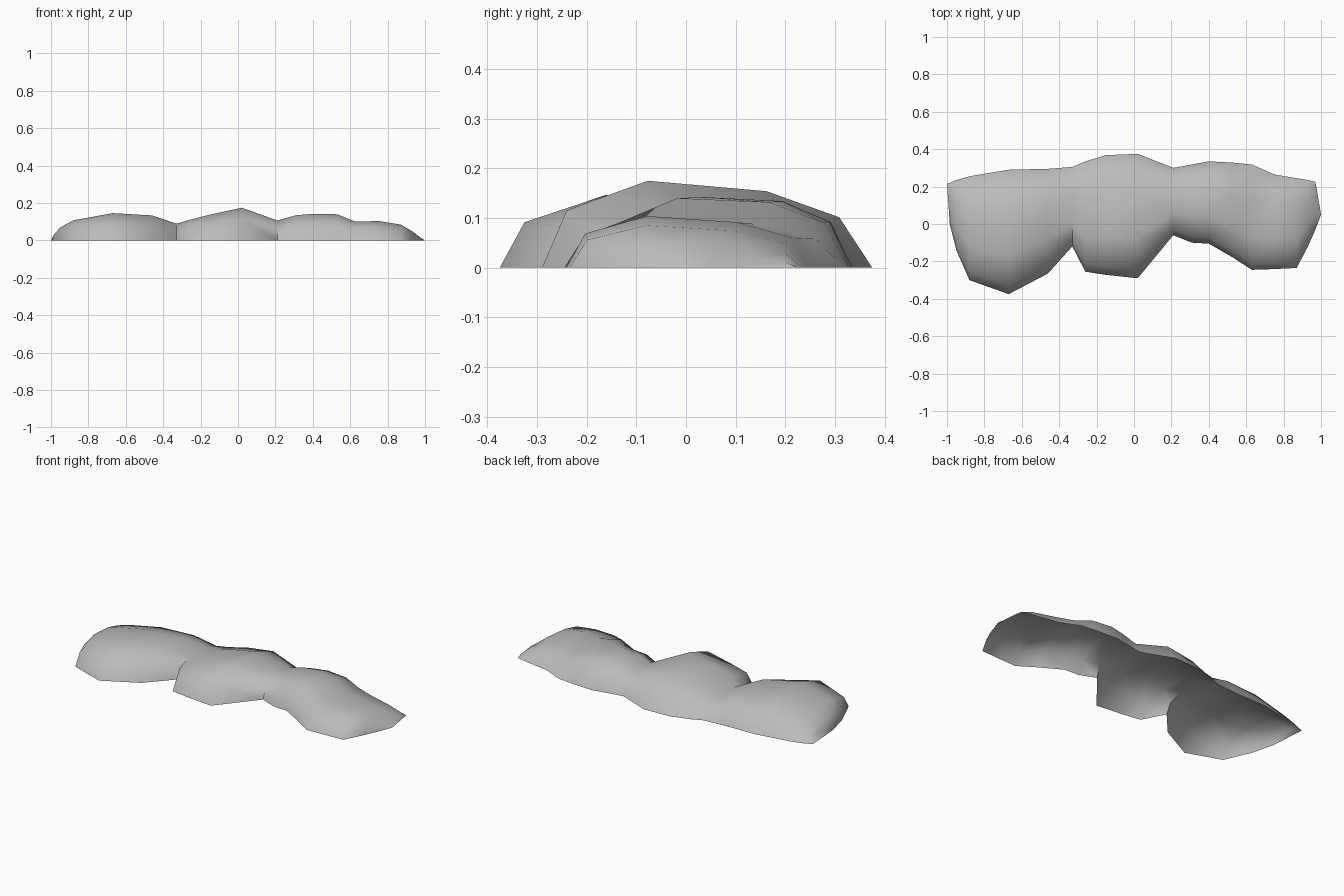
import bpy, bmesh, math

cube = bpy.data.objects.get("Cube")
if cube:
    bpy.data.objects.remove(cube, do_unlink=True)

# Plain stone colour
stone = bpy.data.materials.new("grey_stone")
stone.use_nodes = True
colour = (0.5, 0.5, 0.5, 1)
stone.diffuse_color = colour
stone.node_tree.nodes["Principled BSDF"].inputs["Base Color"].default_value = colour

# Mound cross-sections along x: x, front y, back y, crest height, backward tilt
STATIONS = [
    (-.985, 0, .22, .03, 0), (-.95, -.14, .235, .07, 0), (-.88, -.3, .255, .108, 0),
    (-.67, -.375, .29, .146, .1), (-.46, -.265, .295, .134, .2), (-.33, -.12, .305, .09, .1),
    (-.26, -.255, .335, .11, 0), (-.15, -.272, .368, .138, 0), (.02, -.29, .375, .175, 0),
    (.21, -.06, .3, .107, .1), (.31, -.1, .318, .135, .1), (.4, -.105, .335, .142, .1),
    (.53, -.18, .328, .14, .1), (.63, -.245, .318, .1, 0), (.75, -.241, .265, .104, 0),
    (.87, -.235, .245, .085, 0), (.93, -.12, .235, .05, 0), (.97, -.03, .225, .02, 0),
]
# Shared rounded profile: fraction of depth, fraction of height
PROFILE = [(0, 0), (.075, .66), (.32, 1), (.68, .88), (.9, .58), (1, 0)]

bm = bmesh.new()
rows = []
for x, front, back, height, tilt in STATIONS:
    row = []
    for t, h in PROFILE:
        lean = min(1, h * (1 + tilt * (2 * t - .64)))
        row.append(bm.verts.new((x, front + t * (back - front), height * lean)))
    rows.append(row)

# Shell between neighbouring sections
for a, b in zip(rows, rows[1:]):
    for i in range(len(PROFILE) - 1):
        bm.faces.new((a[i], b[i], b[i + 1], a[i + 1]))

# Pointed ends, underside left open
for row, tip in ((rows[0], (-1, .215, 0)), (rows[-1], (1, .05, 0))):
    point = bm.verts.new(tip)
    for a, b in zip(row, row[1:]):
        bm.faces.new((point, a, b) if tip[0] < 0 else (point, b, a))
bmesh.ops.triangulate(bm, faces=bm.faces[:], quad_method='SHORT_EDGE')
bmesh.ops.recalc_face_normals(bm, faces=bm.faces[:])
if sum(f.normal.z for f in bm.faces) < 0:
    bmesh.ops.reverse_faces(bm, faces=bm.faces[:])

mesh = bpy.data.meshes.new("rock_mound")
bm.to_mesh(mesh)
bm.free()
mesh.materials.append(stone)
mound = bpy.data.objects.new("rock_mound", mesh)
bpy.context.collection.objects.link(mound)
bpy.context.view_layer.objects.active = mound
mound.select_set(True)
bpy.ops.object.shade_smooth_by_angle(angle=math.radians(60))
